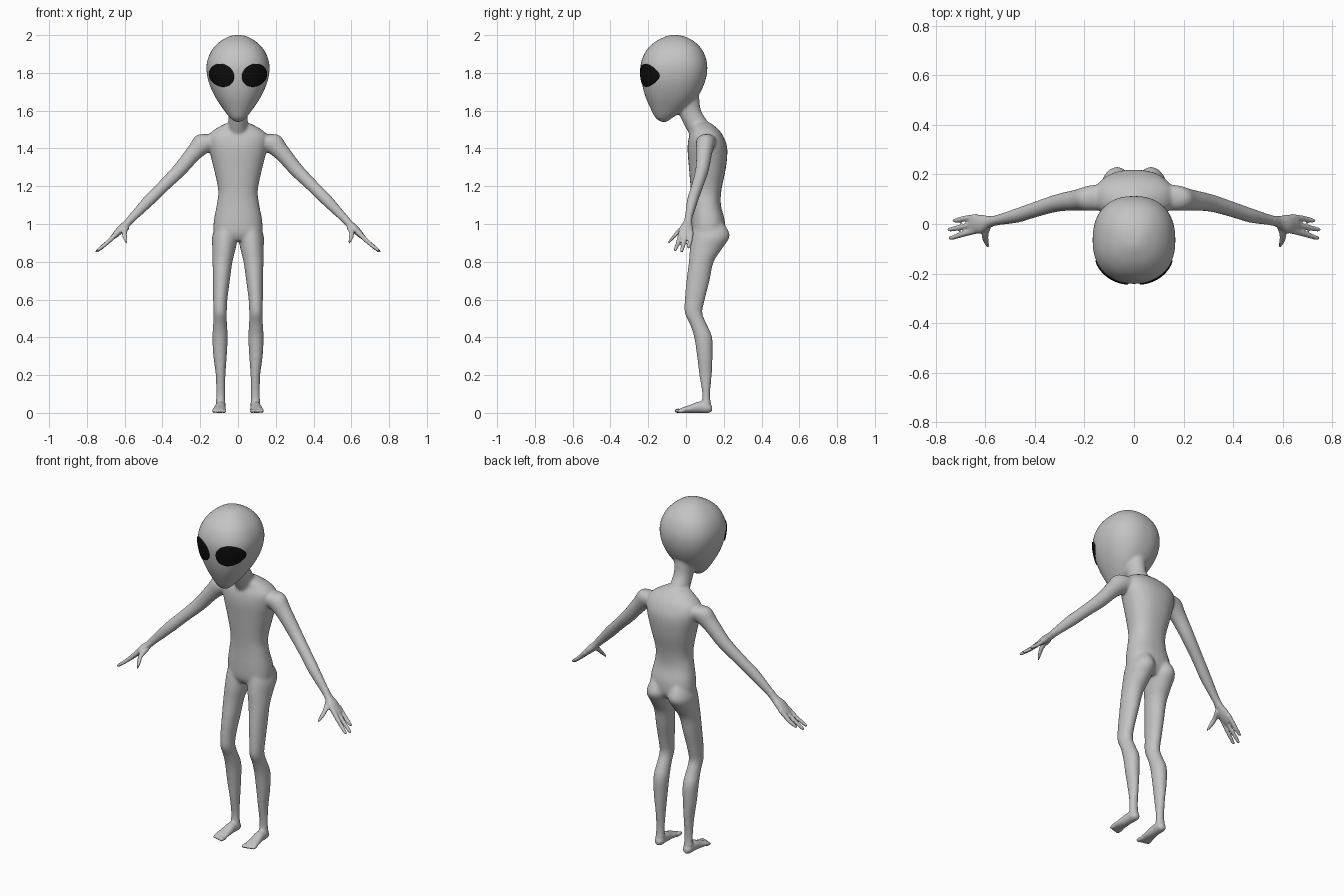
import bpy, bmesh, math
from mathutils import Vector
from mathutils.bvhtree import BVHTree

if "Cube" in bpy.data.objects:
    bpy.data.objects.remove(bpy.data.objects["Cube"])

X, Y, Z = Vector((1, 0, 0)), Vector((0, 1, 0)), Vector((0, 0, 1))
ARM_UP = Vector((1, 0, 1)).normalized()


def material(name, value):
    mat = bpy.data.materials.new(name)
    mat.use_nodes = True
    color = (value, value, value, 1)
    mat.diffuse_color = color
    mat.node_tree.nodes["Principled BSDF"].inputs["Base Color"].default_value = color
    return mat


def smooth_rows(rows, steps=4):
    """Catmull-Rom interpolation between the given section rows."""
    out = []
    for i in range(len(rows) - 1):
        quad = [rows[max(i - 1, 0)], rows[i], rows[i + 1], rows[min(i + 2, len(rows) - 1)]]
        for s in range(steps):
            t = s / steps
            out.append([b + t / 2 * (c - a + t * (2*a - 5*b + 4*c - d + t * (3*(b - c) + d - a)))
                        for a, b, c, d in zip(*quad)])
    return out + [list(rows[-1])]


def loft(bm, rows, u, v, side=1, power=2, sides=28):
    """Rows are x, y, z, radius along u, radius along v."""
    def bend(value):
        return math.copysign(abs(value) ** (2 / power), value)
    rings = []
    for x, y, z, a, b in smooth_rows(rows):
        ring = []
        for k in range(sides):
            angle = math.tau * k / sides
            p = Vector((x, y, z)) + u * a * bend(math.cos(angle)) + v * b * bend(math.sin(angle))
            ring.append(bm.verts.new((p.x * side, p.y, p.z)))
        rings.append(ring)
    faces = [bm.faces.new(rings[0]), bm.faces.new(rings[-1])]
    for low, high in zip(rings, rings[1:]):
        for k in range(sides):
            n = (k + 1) % sides
            faces.append(bm.faces.new((low[k], low[n], high[n], high[k])))
    bmesh.ops.recalc_face_normals(bm, faces=faces)


def upright(rows):
    """Turn z, front y, back y, half width, centre x into section rows."""
    return [(x, (f + b) / 2, z, w, (b - f) / 2) for z, f, b, w, x in rows]


def add_object(name, bm, mat):
    mesh = bpy.data.meshes.new(name)
    bm.to_mesh(mesh)
    bm.free()
    mesh.materials.append(mat)
    obj = bpy.data.objects.new(name, mesh)
    bpy.context.collection.objects.link(obj)
    return obj


def apply_modifiers(obj):
    graph = bpy.context.evaluated_depsgraph_get()
    mesh = bpy.data.meshes.new_from_object(obj.evaluated_get(graph))
    obj.modifiers.clear()
    obj.data = mesh


skin = material("grey skin", 0.55)
black = material("black eye", 0.004)
bm = bmesh.new()

# Head, with a narrow chin and a wide cranium
head = [(1.54, -.13, -.1, .012), (1.56, -.16, -.075, .04), (1.61, -.187, .0, .08),
        (1.68, -.217, .065, .125), (1.76, -.236, .103, .158), (1.84, -.241, .113, .167),
        (1.91, -.216, .093, .145), (1.96, -.17, .052, .103), (1.99, -.115, .0, .055),
        (2.0, -.08, -.04, .02)]
loft(bm, upright([r + (0,) for r in head]), X, Y, power=2.3, sides=48)

# Neck
neck = [(1.45, .03, .18, .06), (1.53, -.012, .125, .052), (1.6, -.045, .08, .05),
        (1.68, -.07, .07, .06)]
loft(bm, upright([r + (0,) for r in neck]), X, Y)

# Torso from pelvis to shoulders
torso = [(.91, .05, .18, .09), (.95, .03, .205, .127), (1.02, .027, .205, .128),
         (1.1, .028, .185, .113), (1.18, .025, .188, .105), (1.3, .015, .212, .13),
         (1.4, .008, .219, .155), (1.46, .015, .2, .16), (1.5, .03, .172, .125),
         (1.535, .03, .13, .06)]
loft(bm, upright([r + (0,) for r in torso]), X, Y, power=2.3)

leg = [(1.02, .05, .19, .04, .065), (.94, .03, .232, .067, .069), (.87, .02, .192, .062, .074),
       (.8, .015, .147, .053, .082), (.7, .002, .125, .045, .088), (.6, -.007, .1, .038, .094),
       (.53, -.007, .087, .036, .095), (.47, .02, .11, .037, .095), (.4, .043, .139, .041, .095),
       (.3, .058, .141, .036, .095), (.2, .07, .137, .026, .092), (.1, .086, .128, .024, .092),
       (.03, .08, .135, .026, .092)]
foot = [(.092, .139, .022, .012, .012), (.092, .12, .026, .026, .026), (.094, .07, .03, .028, .03),
        (.097, .02, .021, .033, .021), (.1, -.02, .014, .037, .014), (.1, -.036, .01, .033, .01)]
arm = [(.07, .115, 1.44, .05, .04), (.17, .105, 1.433, .052, .058), (.23, .097, 1.38, .043, .045),
       (.31, .085, 1.286, .036, .038), (.4, .058, 1.196, .032, .033), (.47, .035, 1.126, .03, .032),
       (.55, .016, 1.043, .022, .024), (.585, .008, 1.005, .024, .02), (.62, 0, .972, .038, .021),
       (.66, 0, .932, .034, .014)]
thumb = [(.59, -.005, .985, .016, .018), (.602, -.045, .955, .014, .015),
         (.596, -.075, .922, .011, .012), (.588, -.095, .9, .005, .006)]

for side in (1, -1):
    loft(bm, upright(leg), X, Y, side)
    loft(bm, foot, X, Z, side)
    # Toes, the inner one thickest
    for i in range(4):
        x, r = .073 + .018 * i, .011 - .0008 * i
        tip = -.06 + .005 * i
        loft(bm, [(x, -.015, r, r, r), (x, tip + .01, r, r, r), (x, tip, r, r / 2, r / 2)], X, Z, side)
    loft(bm, arm, Y, ARM_UP, side)
    loft(bm, thumb, X, Z, side)
    # Three long fingers
    for base, tip, short in ((.028, .014, .02), (0, -.022, 0), (-.026, -.056, .005)):
        end_x, end_z = .752 - short, .85 + short
        loft(bm, [(.635, base, .957, .013, .014), (.69, (base + tip) / 2, .903, .0115, .0115),
                  (end_x - .01, tip, end_z + .01, .009, .009), (end_x, tip, end_z, .004, .004)],
             Y, ARM_UP, side)

# Fuse everything into one skin, then soften the broad areas
body = add_object("body", bm, skin)
remesh = body.modifiers.new("fuse", 'REMESH')
remesh.mode = 'VOXEL'
remesh.voxel_size = .0055
apply_modifiers(body)

group = body.vertex_groups.new(name="broad_areas")
broad = [v.index for v in body.data.vertices if abs(v.co.x) < .57 and v.co.z > .06]
group.add(broad, 1, 'REPLACE')
fine = body.modifiers.new("polish", 'SMOOTH')
fine.iterations = 3
soft = body.modifiers.new("soften", 'SMOOTH')
soft.iterations = 22
soft.vertex_group = group.name
apply_modifiers(body)
body.data.materials.clear()
body.data.materials.append(skin)
body.data.shade_smooth()

# Large slanted eyes, thin plates laid on the face
tree = BVHTree.FromPolygons([v.co for v in body.data.vertices],
                            [p.vertices for p in body.data.polygons])
for name, side in (("left_eye", 1), ("right_eye", -1)):
    bm = bmesh.new()
    rings = []
    for j in range(15):
        radius = 1 - j / 15
        ring = []
        for k in range(40):
            angle = math.tau * k / 40
            a, b = .07 * radius * math.cos(angle), .06 * radius * math.sin(angle)
            tilt = math.radians(28)
            x = .087 + a * math.cos(tilt) - b * math.sin(tilt)
            z = 1.787 + a * math.sin(tilt) + b * math.cos(tilt)
            hit, normal, _, _ = tree.ray_cast(Vector((x * side, -1, z)), Y)
            lift = .005 if j else -.002
            ring.append(bm.verts.new(hit + normal * lift))
        rings.append(ring)
    for outer, inner in zip(rings, rings[1:]):
        for k in range(40):
            n = (k + 1) % 40
            bm.faces.new((outer[k], outer[n], inner[n], inner[k]))
    bm.faces.new(rings[-1])
    bmesh.ops.recalc_face_normals(bm, faces=bm.faces)
    bm.faces.ensure_lookup_table()
    if bm.faces[-1].normal.y > 0:
        bmesh.ops.reverse_faces(bm, faces=bm.faces)
    eye = add_object(name, bm, black)
    eye.data.shade_smooth()
